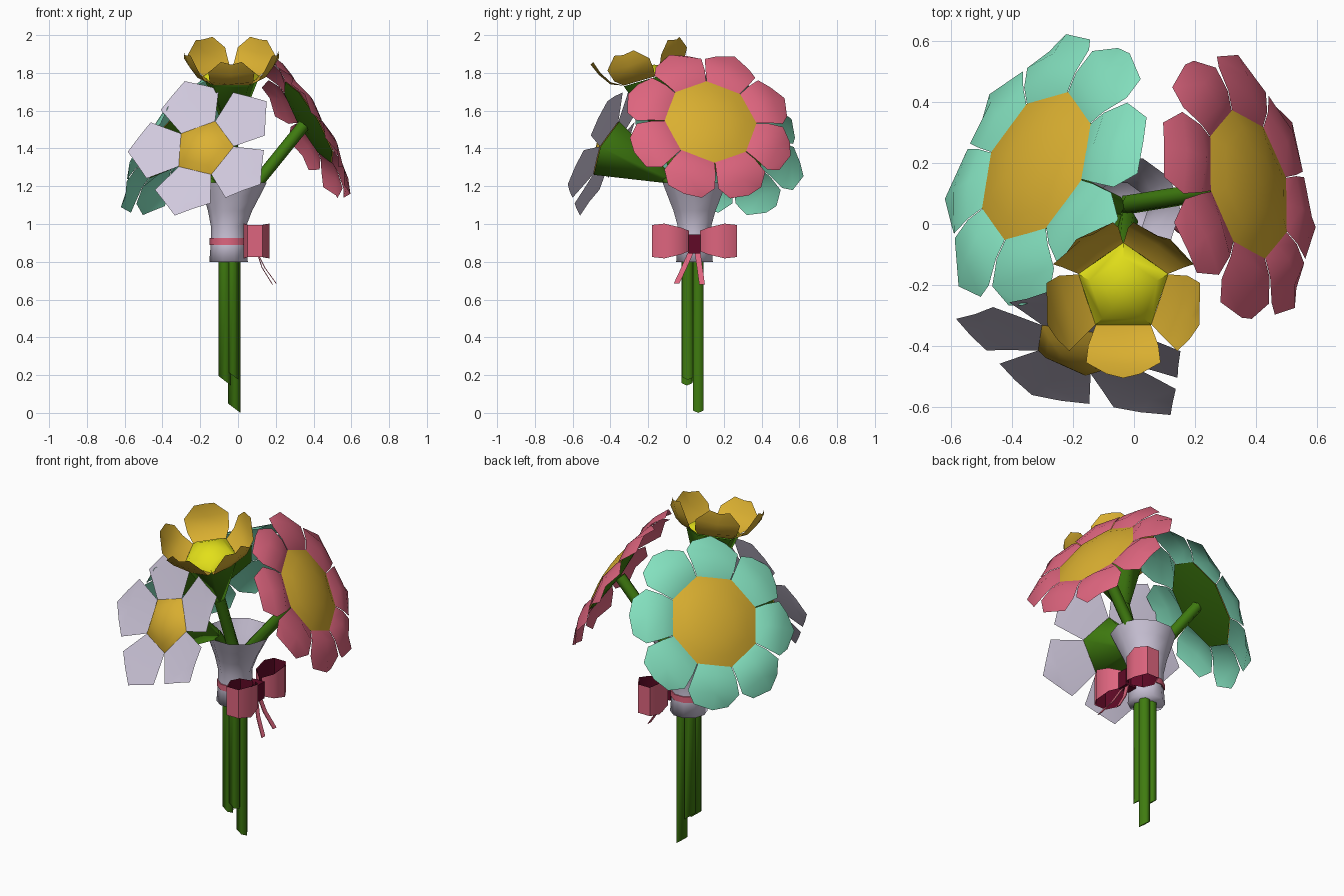
import bpy, bmesh, math
from mathutils import Vector, Matrix

if "Cube" in bpy.data.objects:
    bpy.data.objects.remove(bpy.data.objects["Cube"])


def material(name, rgb):
    m = bpy.data.materials.new(name)
    m.use_nodes = True
    m.diffuse_color = (*rgb, 1)
    bsdf = m.node_tree.nodes["Principled BSDF"]
    bsdf.inputs["Base Color"].default_value = (*rgb, 1)
    bsdf.inputs["Roughness"].default_value = 0.8
    return m


PINK = material("pink", (.73, .13, .21))
TEAL = material("teal", (.23, .75, .52))
GOLD = material("gold", (.70, .43, .03))
YELLOW = material("yellow", (.76, .74, .01))
LILAC = material("lilac", (.63, .58, .72))
GREEN = material("green", (.05, .20, .005))
MAROON = material("maroon", (.12, .003, .02))


def finish(name, bm, mat, angle=50, matrix=None):
    if matrix:
        bm.transform(matrix)
    mesh = bpy.data.meshes.new(name)
    bm.to_mesh(mesh)
    bm.free()
    mesh.materials.append(mat)
    mesh.shade_smooth()
    mesh.set_sharp_from_angle(angle=math.radians(angle))
    ob = bpy.data.objects.new(name, mesh)
    bpy.context.collection.objects.link(ob)
    return ob


def bridge(bm, rings, closed=True):
    """Join successive rows of vertices with quads."""
    for a, b in zip(rings, rings[1:]):
        n = len(a)
        for i in range(n if closed else n - 1):
            j = (i + 1) % n
            bm.faces.new((a[i], a[j], b[j], b[i]))


def ring(bm, n, r, z, turn=0.0, centre=(0, 0)):
    return [bm.verts.new((centre[0] + r * math.cos(turn + math.tau * i / n),
                          centre[1] + r * math.sin(turn + math.tau * i / n), z))
            for i in range(n)]


def fan(bm, loop, tip):
    top = bm.verts.new(tip)
    for i, v in enumerate(loop):
        bm.faces.new((v, loop[(i + 1) % len(loop)], top))


def frame(centre, normal):
    """Local z along the normal, local y as close to up as possible."""
    n = Vector(normal).normalized()
    up = Vector((0, 0, 1))
    y = (up - n * up.dot(n)).normalized()
    x = y.cross(n)
    rot = Matrix((x, y, n)).transposed().to_4x4()
    return Matrix.Translation(centre) @ rot


def flower(name, centre, normal, count, first, size, radius, dome, rows, crease, petal_mat, centre_mat, cone):
    """rows: (side radius, middle radius, half width, height) from base to tip."""
    m = frame(centre, normal) @ Matrix.Scale(size, 4)
    first = math.radians(first)
    half = math.pi / count
    # petals
    bm = bmesh.new()
    for k in range(count):
        a = first + 2 * half * k
        out = Vector((math.cos(a), math.sin(a), 0))
        side = Vector((-math.sin(a), math.cos(a), 0))
        grid = []
        for i, (rs, rm, w, h) in enumerate(rows):
            pts = [(rs, -w, h), (rm, 0, h + (crease if i else 0)), (rs, w, h)]
            grid.append([bm.verts.new(out * r + side * s + Vector((0, 0, z))) for r, s, z in pts])
        bridge(bm, grid, closed=False)
    finish(name + "_petals", bm, petal_mat, 40, m)
    # domed centre
    bm = bmesh.new()
    loops = [ring(bm, count, radius * s, dome * h, first + half)
             for s, h in ((1, 0), (.75, .5), (.4, .87))]
    bridge(bm, loops)
    fan(bm, loops[-1], (0, 0, dome))
    finish(name + "_centre", bm, centre_mat, 50, m)
    # green back
    bm = bmesh.new()
    loops = [ring(bm, count, radius, -.004, first + half)]
    if cone > .1:
        loops.append(ring(bm, count, radius * .2, -cone, first + half))
        bridge(bm, loops[::-1])
    fan(bm, loops[-1][::-1], (0, 0, -cone))
    finish(name + "_back", bm, GREEN, 75, m)
    return m @ Vector((0, 0, -cone))


# Flower heads
wide = ((.228, .23, .093, 0), (.29, .29, .118, .002), (.37, .38, .143, -.018), (.43, .46, .095, -.055))
star = ((.13, .133, .095, 0), (.22, .22, .132, .01), (.30, .32, .165, .02), (.355, .415, .085, .025))
cup = ((.125, .126, .09, 0), (.185, .19, .115, .035), (.225, .235, .122, .1), (.245, .262, .055, .165))
ends = [
    flower("pink_flower", (.375, .13, 1.54), (.84, .2, .5), 8, 21, 1, .25, .05, wide, .022, PINK, GOLD, .03),
    flower("teal_flower", (-.32, .19, 1.46), (-.73, .36, .58), 8, 73, 1.06, .25, .05, wide, .022, TEAL, GOLD, .03),
    flower("lilac_flower", (-.18, -.41, 1.4), (-.28, -.86, .43), 5, 40, 1, .165, .06, star, -.005, LILAC, GOLD, .36),
    flower("gold_flower", (-.035, -.21, 1.768), (0, -.28, .96), 5, 270, 1, .155, .07, cup, -.01, GOLD, YELLOW, .3),
]


# Stems
def stem(name, points, radius=.033, cut=.05):
    pts = [Vector(p) for p in points]
    bm = bmesh.new()
    loops = []
    for i, p in enumerate(pts):
        along = (pts[min(i + 1, len(pts) - 1)] - pts[max(i - 1, 0)]).normalized()
        q = Vector((0, 0, 1)).rotation_difference(along)
        loop = ring(bm, 6, radius, 0)
        for v in loop:
            slant = -cut * v.co.x / radius / 2 if i == 0 else 0
            v.co = q @ v.co + p + Vector((0, 0, slant))
        loops.append(loop)
    bridge(bm, loops)
    bm.faces.new(loops[0][::-1])
    bm.faces.new(loops[-1])
    finish(name, bm, GREEN, 65)


feet = ((-.02, .065, .025), (-.07, .06, .18), (-.07, .005, .17), (-.03, .01, .2))
for foot, end, label in zip(feet, ends, ("pink", "teal", "lilac", "gold")):
    x, y, z = foot
    neck = Vector((x + .01, y, 1.08))
    stem(label + "_stem", (foot, (x, y, .85), neck, neck.lerp(end, .5), end))

# Paper wrapper, closed at the bottom
bm = bmesh.new()
profile = ((.80, .102, -.05), (.90, .094, -.05), (.99, .094, -.05), (1.07, .117, -.042),
           (1.15, .150, -.033), (1.22, .178, -.025))
rows = [ring(bm, 10, r, z, 0, (x, .045)) for z, r, x in profile]
bridge(bm, rows)
bm.faces.new(rows[0][::-1])
finish("wrapper", bm, LILAC, 110)

# Ribbon band
bm = bmesh.new()
bridge(bm, [ring(bm, 10, r, z, 0, (-.05, .045))
            for z, r in ((.89, .094), (.89, .1), (.925, .1), (.925, .094))])
finish("ribbon_band", bm, PINK, 40)

# Bow loops: (x, distance from knot, half height), outer ribbon and darker lining
path = ((.085, .03, .055), (.035, .075, .072), (.03, .16, .092), (.05, .225, .085),
        (.13, .225, .085), (.168, .16, .092), (.155, .075, .072), (.105, .03, .055))
for side, label in ((-1, "right"), (1, "left")):
    for part, mat, inset in (("loop", PINK, 0), ("lining", MAROON, .004)):
        bm = bmesh.new()
        rows = []
        for x, d, h in path:
            x += inset if x < .095 else -inset
            d -= inset if d > .2 else 0
            rows.append([bm.verts.new((x, .045 + side * d, .91 + s * h)) for s in (-1, 1)])
        bridge(bm, rows, closed=False)
        if (side < 0) == (part == "loop"):
            bmesh.ops.reverse_faces(bm, faces=bm.faces[:])
        finish("bow_%s_%s" % (label, part), bm, mat, 40)

# Bow knot
bm = bmesh.new()
bmesh.ops.create_cube(bm, size=1)
bm.transform(Matrix.Translation((.085, .045, .895)) @ Matrix.Diagonal((.07, .065, .1, 1)))
finish("bow_knot", bm, MAROON, 30)

# Ribbon tails
for label, top, low, far, end in (("right", .03, -.05, .205, .685), ("left", .06, .085, .185, .68)):
    bm = bmesh.new()
    rows = [[bm.verts.new((x + dx, y + w, z)) for dx, w in ((0, -.015), (0, .015), (-.005, .015), (-.005, -.015))]
            for x, y, z in ((.1, top, .86), (far * .7, (top + low) / 2, .77), (far, low, end))]
    bridge(bm, rows)
    bm.faces.new(rows[0])
    bm.faces.new(rows[-1][::-1])
    bmesh.ops.recalc_face_normals(bm, faces=bm.faces[:])
    finish("bow_tail_" + label, bm, PINK, 40)
